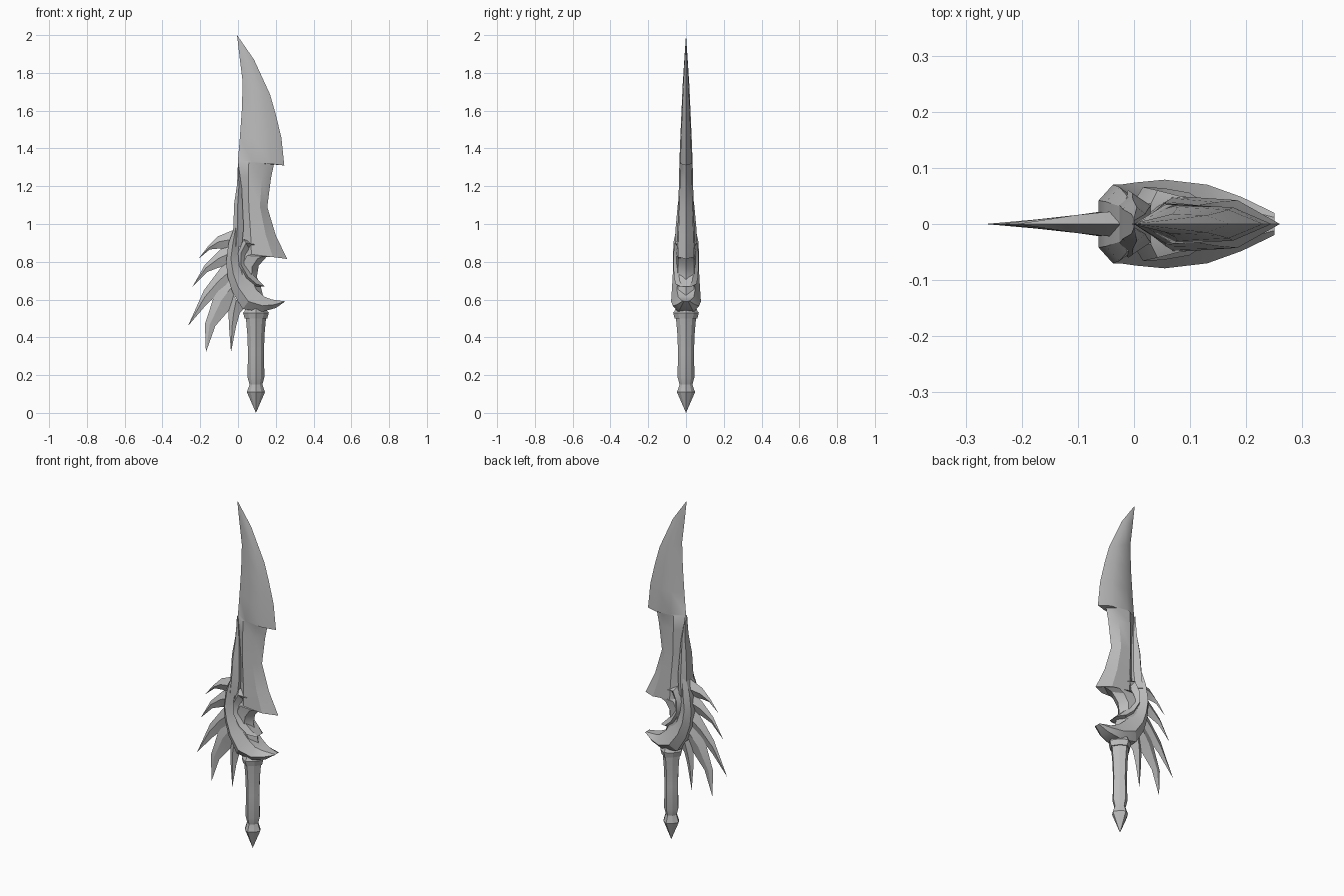
import bpy
import bmesh
import math

# Remove the default object
default = bpy.data.objects.get("Cube")
if default:
    bpy.data.objects.remove(default, do_unlink=True)

# Single plain metal colour
steel = bpy.data.materials.new("grey_steel")
steel.use_nodes = True
grey = (0.5, 0.5, 0.5, 1)
steel.diffuse_color = grey
steel.node_tree.nodes["Principled BSDF"].inputs["Base Color"].default_value = grey

UNIT = 0.01  # all part dimensions are written in hundredths


def finish(name, bm, angle):
    """Clean the mesh, link it as an object and shade it."""
    bmesh.ops.remove_doubles(bm, verts=bm.verts, dist=UNIT * UNIT)
    bmesh.ops.dissolve_degenerate(bm, edges=bm.edges, dist=UNIT * UNIT)
    bmesh.ops.recalc_face_normals(bm, faces=bm.faces)
    mesh = bpy.data.meshes.new(name)
    bm.to_mesh(mesh)
    bm.free()
    mesh.materials.append(steel)
    obj = bpy.data.objects.new(name, mesh)
    bpy.context.collection.objects.link(obj)
    bpy.ops.object.select_all(action='DESELECT')
    obj.select_set(True)
    bpy.context.view_layer.objects.active = obj
    bpy.ops.object.shade_smooth_by_angle(angle=math.radians(angle))
    return obj


def skin(bm, rings):
    """Join successive rings of points with quads and cap both ends."""
    loops = [[bm.verts.new(point) for point in ring] for ring in rings]
    count = len(loops[0])
    for lower, upper in zip(loops, loops[1:]):
        for i in range(count):
            j = (i + 1) % count
            bm.faces.new((lower[i], lower[j], upper[j], upper[i]))
    bm.faces.new(loops[0])
    bm.faces.new(loops[-1])


def loft(name, rows, section, angle=30):
    """Sweep a symmetric cross-section between two edge lines.

    Each row is (edge A x, z, edge B x, z, half thickness).
    The section lists (fraction from A to B, fraction of thickness).
    """
    rings = []
    for ax, az, bx, bz, thick in rows:
        front = [(f, -t) for f, t in section]
        back = [(f, t) for f, t in reversed(section) if t > 0]
        rings.append([((ax + (bx - ax) * f) * UNIT,
                       thick * t * UNIT,
                       (az + (bz - az) * f) * UNIT)
                      for f, t in front + back])
    bm = bmesh.new()
    skin(bm, rings)
    return finish(name, bm, angle)


# Cross-sections
blade_section = [(0, 0), (0.3, 1), (0.72, 0.85), (1, 0)]
band_section = [(0, 0.6), (0.4, 1), (1, 0.6)]
feather_section = [(0, 0), (0.45, 1), (1, 0)]

# Curved blade with a notch and a lower barb, narrowing into the guard
loft("blade", [
    (-0.5, 200, -0.5, 200, 0),
    (1, 187, 8.5, 187, 0.9),
    (2.5, 175, 17, 168.5, 1.8),
    (2, 160, 20, 158, 2.4),
    (1, 146, 23, 145.5, 3),
    (0, 134, 24.5, 131, 3.5),
    (0, 133, 19, 131.5, 3.5),
    (0.5, 125, 17.5, 124.5, 3.7),
    (1.5, 110, 15.5, 109, 4),
    (1, 95, 20, 94, 4.6),
    (-1, 85, 26, 81.5, 5),
    (-2, 83, 20.5, 84, 5),
    (-2, 79, 15, 82.5, 5),
    (-2, 75, 11, 78, 5),
    (0, 68, 10, 72, 5),
    (3, 62, 12, 67, 5),
    (4, 57, 14, 59, 5),
], blade_section)

# Raised strip along the back of the blade
loft("spine_strip", [
    (0, 133, 0, 133, 1),
    (-0.5, 121, 2, 119, 3),
    (-2, 111, 2.5, 108, 4.4),
    (-2.5, 98, 3, 98, 5.5),
    (-3, 88, 2, 88, 6),
], band_section)

# Large crescent guard ending in a forward point
loft("outer_guard", [
    (-2, 98, 0, 98, 5),
    (-5, 90, 1, 91, 6.6),
    (-6.3, 80, 0, 84, 7),
    (-5.5, 72, 2, 76, 7),
    (-3, 64, 5, 70, 7.4),
    (2.5, 55, 10, 65, 7.9),
    (12.5, 53.5, 14, 61.5, 7),
    (20, 55.5, 18, 60, 4.8),
    (25, 59, 25, 59, 2),
], band_section)

# Smaller hooked band nested inside the crescent
loft("inner_guard", [
    (10, 89, 10, 89, 4.5),
    (3, 92, 6, 87, 6),
    (0, 85, 4, 84, 6.6),
    (0, 78, 4, 79, 6.6),
    (4, 71, 7, 74, 6.4),
    (9, 67, 11, 70, 5.6),
    (14, 67, 14, 67, 3),
], band_section)

# Fan of swept feathers: upper root, elbow, middle, tip
feathers = [
    [(-2, 97, -3, 86), (-10.5, 93.5, -10, 87), (-16, 88, -15, 86.5), (-21, 81.5)],
    [(-4, 90, -4, 78), (-10, 86, -10, 77), (-17.5, 78.5, -16.5, 74.5), (-24, 67)],
    [(-5, 82, -4, 66), (-10.5, 75, -10, 63.5), (-18, 65, -17, 57), (-26.5, 46)],
    [(-5, 74, -1, 58), (-12, 64, -5, 54), (-17.5, 47, -12, 46), (-17, 32)],
    [(-4, 64, 3, 55), (-5, 53, 1, 53), (-4.8, 46, -1, 46), (-3.7, 32)],
]
for number, outline in enumerate(feathers, start=1):
    *pairs, tip = outline
    rows = [pair + (thick,) for pair, thick in zip(pairs, (2.4, 1.6, 0.8))]
    rows.append(tip + tip + (0,))
    loft(f"feather_{number}", rows, feather_section)


def turned(name, centre_x, profile, sides=8, diagonal=0.86):
    """Stack of ridged rings (radius, height) around a vertical axis."""
    rings = []
    for radius, height in profile:
        ring = []
        for i in range(sides):
            turn = math.tau * i / sides
            reach = radius * (diagonal if i % 2 else 1) * UNIT
            ring.append((centre_x * UNIT + reach * math.cos(turn),
                         reach * math.sin(turn),
                         height * UNIT))
        rings.append(ring)
    bm = bmesh.new()
    skin(bm, rings)
    return finish(name, bm, 20)


# Handle parts
HANDLE_X = 9.5
turned("collar", HANDLE_X, [(5, 57), (6, 54), (6.8, 53), (6, 50), (4, 50)])
turned("grip", HANDLE_X, [(5.4, 51), (4.6, 42), (4.2, 32), (4.5, 19), (3.4, 15)])
turned("pommel", HANDLE_X, [(3, 17), (3.4, 15), (4.8, 11), (0, 0)])
